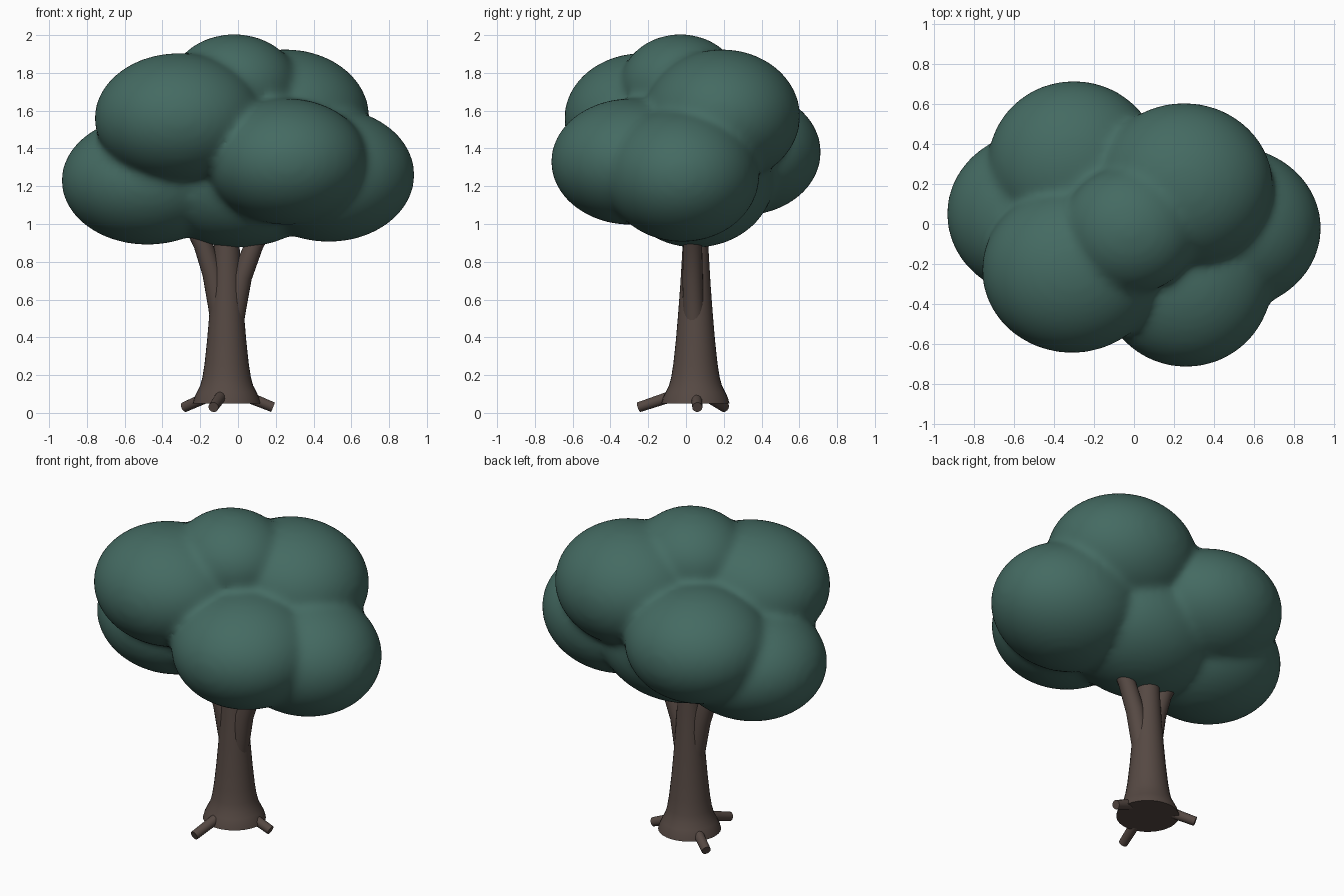
import bpy
import bmesh
from mathutils import Matrix, Vector

default = bpy.data.objects.get("Cube")
if default:
    bpy.data.objects.remove(default, do_unlink=True)


def material(name, color):
    mat = bpy.data.materials.new(name)
    mat.use_nodes = True
    mat.diffuse_color = color
    mat.node_tree.nodes["Principled BSDF"].inputs["Base Color"].default_value = color
    return mat


leaf_green = material("leaf_green", (0.058, 0.145, 0.122, 1))
bark_brown = material("bark_brown", (0.092, 0.066, 0.056, 1))


def add_object(name, bm, mat):
    bmesh.ops.recalc_face_normals(bm, faces=bm.faces)
    mesh = bpy.data.meshes.new(name)
    bm.to_mesh(mesh)
    bm.free()
    mesh.materials.append(mat)
    obj = bpy.data.objects.new(name, mesh)
    bpy.context.collection.objects.link(obj)
    bpy.ops.object.select_all(action="DESELECT")
    obj.select_set(True)
    bpy.context.view_layer.objects.active = obj
    bpy.ops.object.shade_smooth_by_angle(angle=0.9)
    return obj


def tube(name, points, radii, sides=24, flat=False):
    """Round tube through points; flat keeps every ring horizontal."""
    bm = bmesh.new()
    points = [Vector(p) for p in points]
    rings = []
    for i, (p, r) in enumerate(zip(points, radii)):
        along = points[min(i + 1, len(points) - 1)] - points[max(i - 1, 0)]
        turn = Vector((0, 0, 1)).rotation_difference(along).to_matrix().to_4x4()
        frame = Matrix.Translation(p) @ (Matrix.Identity(4) if flat else turn)
        rings.append(bmesh.ops.create_circle(
            bm, segments=sides, radius=r, matrix=frame)["verts"])
    for low, high in zip(rings, rings[1:]):
        for k in range(sides):
            n = (k + 1) % sides
            bm.faces.new((low[k], low[n], high[n], high[k]))
    bm.faces.new(rings[0])
    bm.faces.new(rings[-1])
    return add_object(name, bm, bark_brown)


# Trunk with a flared foot
profile = [(0.05, 0.18), (0.08, 0.172), (0.11, 0.158), (0.145, 0.14), (0.19, 0.128),
           (0.26, 0.117), (0.38, 0.104), (0.52, 0.092), (0.68, 0.08),
           (0.85, 0.07), (1.02, 0.062)]
tube("trunk", [(-0.06, 0.05, z) for z, r in profile], [r for z, r in profile], 32, True)

# Side branches bending outward into the crown
branches = {
    "right_branch": [(-0.085, 0.05, 0.42), (-0.105, 0.045, 0.58), (-0.135, 0.04, 0.74),
                     (-0.185, 0.035, 0.89), (-0.26, 0.03, 1.04)],
    "left_branch": [(-0.035, 0.045, 0.38), (-0.015, 0.04, 0.54), (0.02, 0.035, 0.72),
                    (0.085, 0.035, 0.89), (0.17, 0.03, 1.04)],
}
for name, path in branches.items():
    tube(name, path, [0.05, 0.056, 0.054, 0.05, 0.046], 20)

# Short root stubs
roots = {"front_root": (-0.13, -0.25), "left_root": (0.185, 0.06), "back_root": (-0.285, 0.205)}
for name, (x, y) in roots.items():
    tip = Vector((x, y, 0.03))
    start = Vector((-0.06, 0.05, 0.13))
    tube(name, [start, start.lerp(tip, 0.5), tip], [0.032, 0.03, 0.027], 14)

# Crown: overlapping leaf masses (centre, radii) fused with soft creases
masses = [
    ((-0.31, -0.23, 1.56), (0.45, 0.415, 0.345)),
    ((0.25, 0.19, 1.57), (0.445, 0.415, 0.355)),
    ((-0.02, -0.03, 1.73), (0.34, 0.32, 0.275)),
    ((0.26, -0.29, 1.33), (0.43, 0.425, 0.335)),
    ((0.48, -0.02, 1.26), (0.455, 0.41, 0.355)),
    ((-0.48, 0.05, 1.23), (0.455, 0.415, 0.34)),
    ((-0.30, 0.30, 1.38), (0.43, 0.415, 0.335)),
    ((0.00, 0.05, 1.25), (0.50, 0.42, 0.375)),
]
bm = bmesh.new()
for centre, radii in masses:
    place = Matrix.Translation(centre) @ Matrix.Diagonal((*radii, 1))
    bmesh.ops.create_uvsphere(bm, u_segments=48, v_segments=28, radius=1, matrix=place)
crown = add_object("crown", bm, leaf_green)
crown.modifiers.clear()
fuse = crown.modifiers.new("fuse", "REMESH")
fuse.mode = "VOXEL"
fuse.voxel_size = 0.022
fuse.use_smooth_shade = True
soften = crown.modifiers.new("soften", "SMOOTH")
soften.factor = 0.5
soften.iterations = 12
